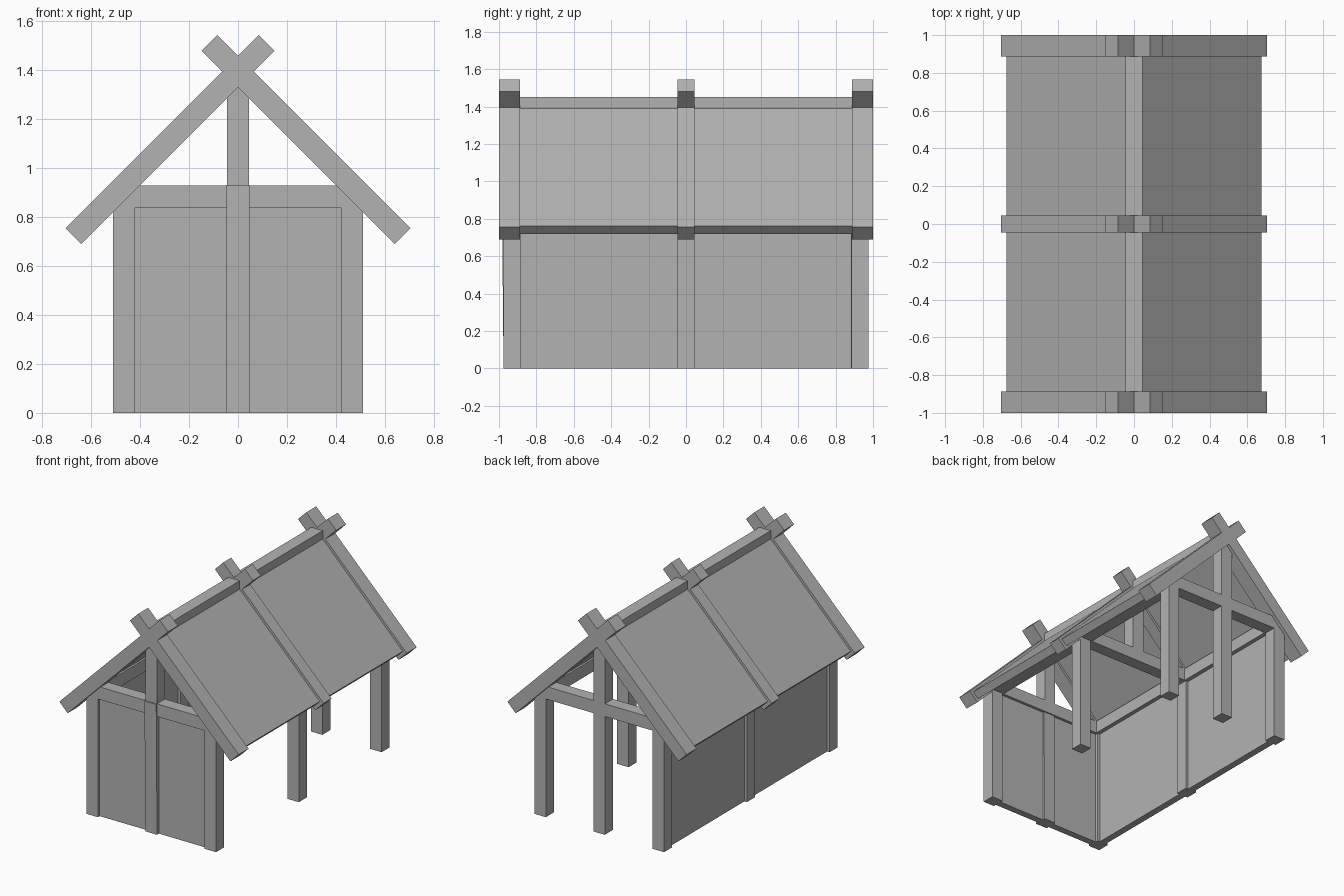
import bpy, math

if "Cube" in bpy.data.objects:
    bpy.data.objects.remove(bpy.data.objects["Cube"])

W = 0.09      # timber width
PX = 0.465    # post centre in x
PY = 0.93     # post centre in y

grey = bpy.data.materials.new("dark_grey")
grey.diffuse_color = (0.45, 0.45, 0.45, 1)
grey.use_nodes = True
grey.node_tree.nodes["Principled BSDF"].inputs["Base Color"].default_value = grey.diffuse_color


def box(name, x, y, z, rot=(0, 0, 0)):
    """Box from (min, max) ranges, rotated about its own centre."""
    bpy.ops.mesh.primitive_cube_add(
        size=1, location=[(a + b) / 2 for a, b in (x, y, z)], rotation=rot)
    ob = bpy.context.object
    ob.name = name
    ob.scale = [b - a for a, b in (x, y, z)]
    ob.data.materials.append(grey)
    return ob


def around(c, w=W):
    return (c - w / 2, c + w / 2)


def slope(name, side, s0, s1, thick, y):
    """Board lying on the 45 degree roof line x + z = 1.395, from x = s0 to s1."""
    xm, length = (s0 + s1) / 2, (s1 - s0) * math.sqrt(2)
    zm = 1.395 - xm
    return box(name, around(side * xm, length), y, around(zm, thick),
               (0, side * math.radians(45), 0))


# frames: posts, tie beam and crossed rafters
for label, y, ry in (("front", -PY, (-1.0, -0.888)), ("middle", 0, around(0)),
                     ("back", PY, (0.888, 1.0))):
    for side, s in (("left", -1), ("right", 1)):
        box(f"{label}_{side}_post", around(s * PX), around(y), (0, 0.84))
        slope(f"{label}_{side}_rafter", s, -0.1175, 0.6725, 0.092, ry)
    box(f"{label}_tie_beam", (-0.5, 0.5), around(y), (0.84, 0.93))

# king posts, the front one standing on a slightly outward-leaning centre post
box("front_king_post", around(0), around(-PY), (0.93, 1.36))
box("middle_king_post", around(0), around(0), (0.93, 1.36))
box("back_king_post", around(0), around(PY, 0.094), (0, 1.36))
box("front_centre_post", around(0, 0.092), around(-0.935), (0, 0.93), (0.01, 0, 0))

# ridge beam, wall plates, roof panels and left wall, in two bays
for label, y in (("front", (-0.89, -0.045)), ("back", (0.045, 0.89))):
    box(f"{label}_ridge_beam", around(0), y, (1.36, 1.45))
    for side, s in (("left", -1), ("right", 1)):
        box(f"{label}_{side}_wall_plate", around(s * 0.455), y, (0.84, 0.93))
        slope(f"{label}_{side}_roof_panel", s, 0.02, 0.655, 0.057, y)
    box(f"{label}_left_wall", around(-PX, 0.05), y, (0, 0.84))

# front wall panels
for side, s in (("left", -1), ("right", 1)):
    box(f"front_wall_{side}", around(s * 0.2325, 0.375), around(-PY, 0.05), (0, 0.84))
